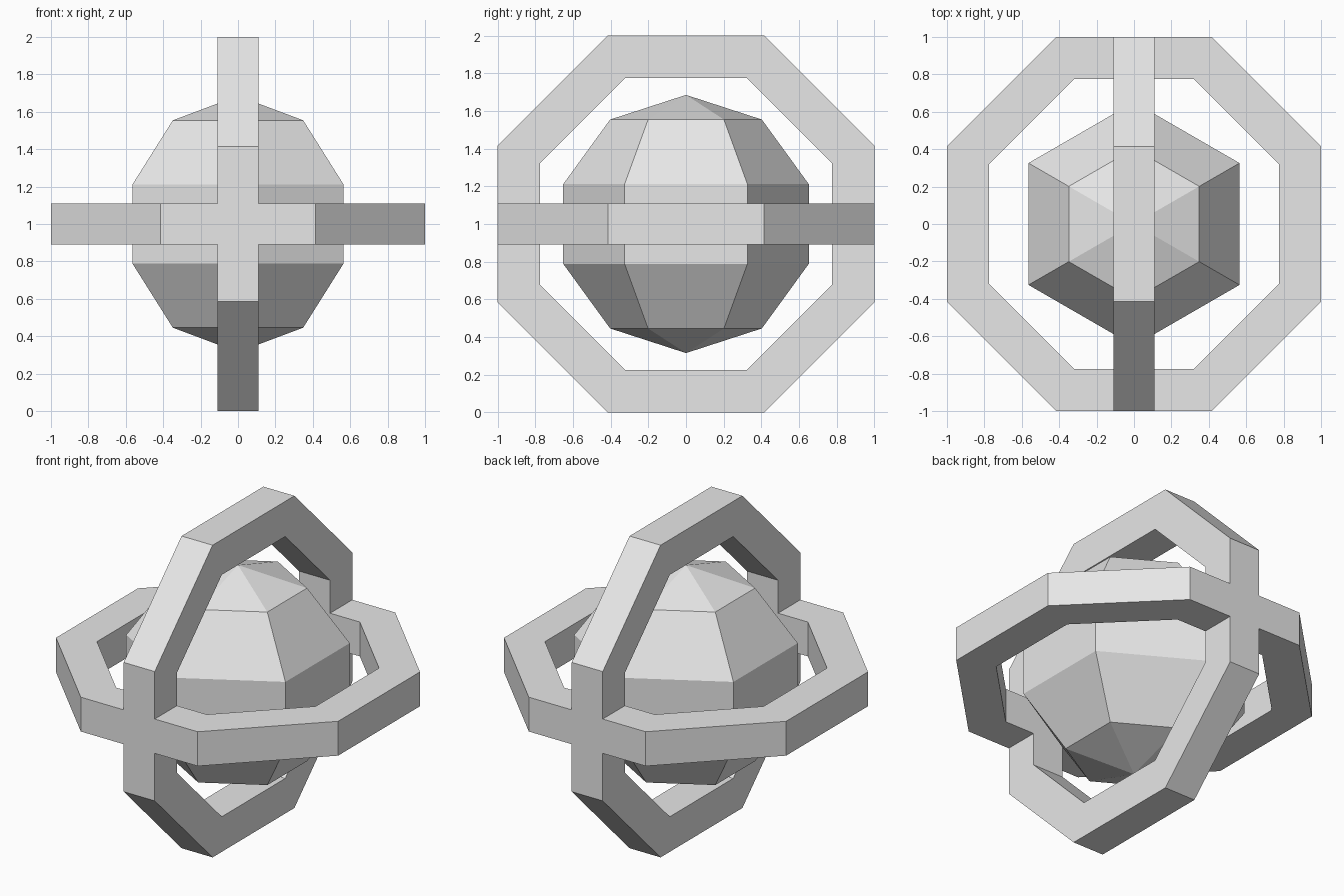
import bpy, bmesh, math
from mathutils import Matrix

if "Cube" in bpy.data.objects:
    bpy.data.objects.remove(bpy.data.objects["Cube"])

grey = bpy.data.materials.new("light grey")
grey.diffuse_color = (0.8, 0.8, 0.8, 1)
grey.use_nodes = True
grey.node_tree.nodes["Principled BSDF"].inputs["Base Color"].default_value = grey.diffuse_color


def finish(name, bm, matrix):
    bmesh.ops.recalc_face_normals(bm, faces=bm.faces)
    bm.transform(matrix)
    mesh = bpy.data.meshes.new(name)
    bm.to_mesh(mesh)
    bm.free()
    mesh.materials.append(grey)
    obj = bpy.data.objects.new(name, mesh)
    bpy.context.collection.objects.link(obj)


def octagon_ring(name, matrix, outer=1.0, inner=0.775, half=0.11):
    """Flat octagonal frame with a rectangular section; sizes are to the flats."""
    bm = bmesh.new()
    loops = []
    for i in range(8):
        a = math.radians(22.5 + 45 * i)
        section = [(outer, -half), (outer, half), (inner, half), (inner, -half)]
        loops.append([bm.verts.new((r / math.cos(math.pi / 8) * math.cos(a),
                                    r / math.cos(math.pi / 8) * math.sin(a), z))
                      for r, z in section])
    for i in range(8):
        p, q = loops[i], loops[(i + 1) % 8]
        for j in range(4):
            k = (j + 1) % 4
            bm.faces.new((p[j], q[j], q[k], p[k]))
    finish(name, bm, matrix)


def faceted_ball(name, matrix, radius=0.685, sides=6, rows=5):
    """Low-poly ball with corners pointing to the front and back."""
    bm = bmesh.new()
    top = bm.verts.new((0, 0, radius))
    bottom = bm.verts.new((0, 0, -radius))
    rings = []
    for r in range(1, rows):
        t = math.pi * r / rows
        rings.append([bm.verts.new((radius * math.sin(t) * math.sin(math.tau * s / sides),
                                    radius * math.sin(t) * math.cos(math.tau * s / sides),
                                    radius * math.cos(t))) for s in range(sides)])
    for s in range(sides):
        n = (s + 1) % sides
        bm.faces.new((top, rings[0][s], rings[0][n]))
        bm.faces.new((bottom, rings[-1][n], rings[-1][s]))
        for a, b in zip(rings, rings[1:]):
            bm.faces.new((a[s], b[s], b[n], a[n]))
    finish(name, bm, matrix)


# Core ball and the two crossing frames share one centre
centre = Matrix.Translation((0, 0, 1))
faceted_ball("core_ball", centre)
octagon_ring("horizontal_ring", centre)
octagon_ring("vertical_ring", centre @ Matrix.Rotation(math.pi / 2, 4, 'Y'))
